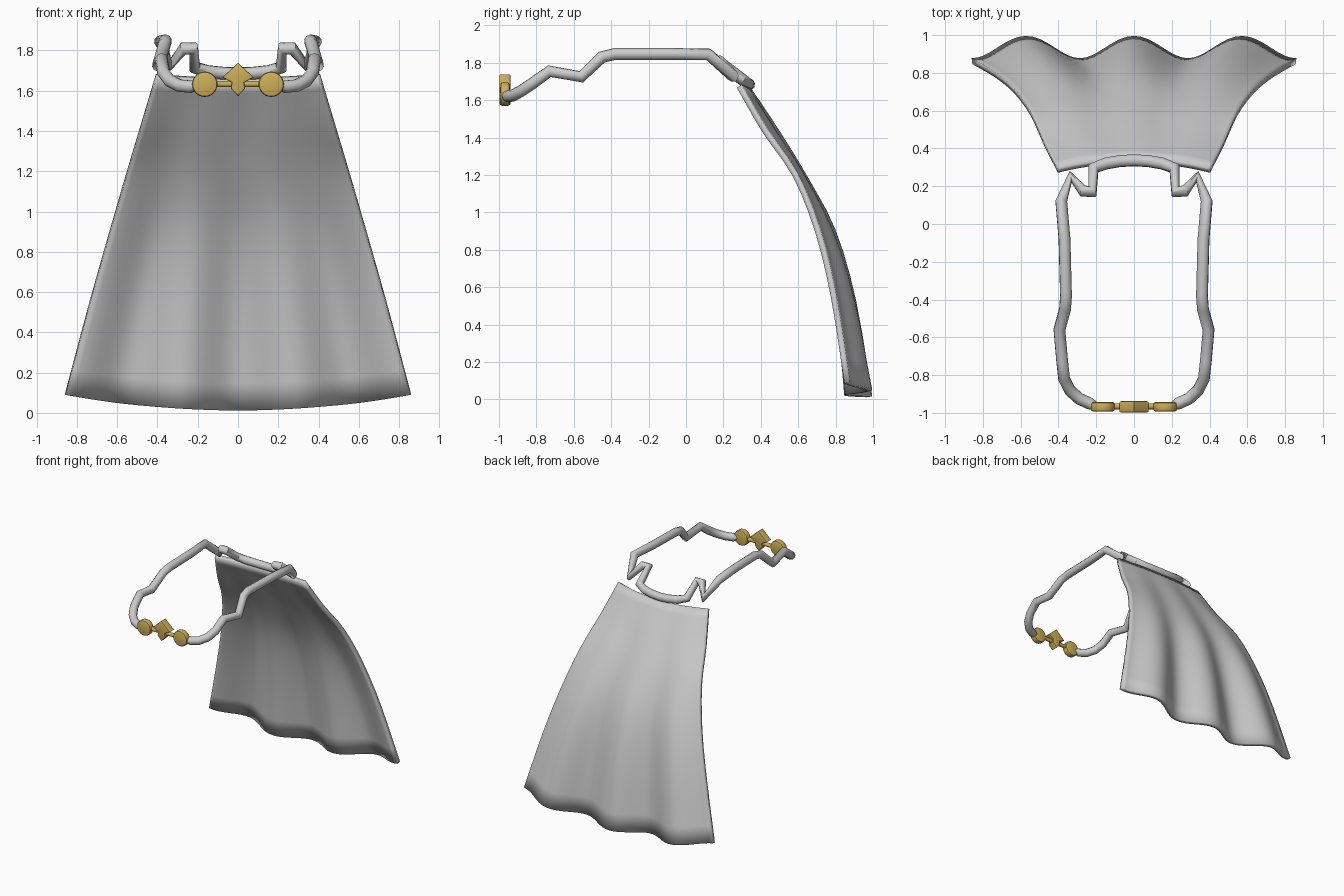
import bpy, bmesh, math
from mathutils import Vector

cube = bpy.data.objects.get("Cube")
if cube:
    bpy.data.objects.remove(cube)


def material(name, rgb):
    m = bpy.data.materials.new(name)
    m.use_nodes = True
    m.diffuse_color = (*rgb, 1)
    m.node_tree.nodes["Principled BSDF"].inputs["Base Color"].default_value = (*rgb, 1)
    return m


GREY = material("light_grey", (0.6, 0.6, 0.6))
GOLD = material("gold", (0.62, 0.43, 0.1))


def add_object(name, mesh, mat):
    ob = bpy.data.objects.new(name, mesh)
    bpy.context.collection.objects.link(ob)
    mesh.materials.clear()
    mesh.materials.append(mat)
    return ob


def from_bmesh(name, bm, mat):
    bmesh.ops.recalc_face_normals(bm, faces=bm.faces)
    mesh = bpy.data.meshes.new(name)
    bm.to_mesh(mesh)
    bm.free()
    return add_object(name, mesh, mat)


def smooth_by_angle(ob, degrees):
    bpy.ops.object.select_all(action="DESELECT")
    ob.select_set(True)
    bpy.context.view_layer.objects.active = ob
    bpy.ops.object.shade_smooth_by_angle(angle=math.radians(degrees))


def tube(name, points, radius, mat, end_scale=1.0):
    """Round tube along a path, turned into a mesh."""
    cu = bpy.data.curves.new(name, "CURVE")
    cu.dimensions = "3D"
    cu.bevel_depth = radius
    cu.bevel_resolution = 3
    cu.use_fill_caps = True
    sp = cu.splines.new("POLY")
    sp.points.add(len(points) - 1)
    for p, co in zip(sp.points, points):
        p.co = (*co, 1)
    sp.points[0].radius = sp.points[-1].radius = end_scale
    temp = bpy.data.objects.new(name + "_path", cu)
    bpy.context.collection.objects.link(temp)
    deps = bpy.context.evaluated_depsgraph_get()
    mesh = bpy.data.meshes.new_from_object(temp.evaluated_get(deps))
    bpy.data.objects.remove(temp)
    ob = add_object(name, mesh, mat)
    smooth_by_angle(ob, 50)
    return ob


def catmull(a, b, c, d, t):
    return 0.5 * (2 * b + (c - a) * t + (2 * a - 5 * b + 4 * c - d) * t ** 2
                  + (3 * b - a - 3 * c + d) * t ** 3)


# Cape: rows of side y, side z, half width, back y, back z, from top to hem
ROWS = [(.285, 1.675, .405, .335, 1.655), (.42, 1.44, .475, .485, 1.43),
        (.585, 1.2, .548, .632, 1.19), (.705, .9, .635, .785, .9),
        (.79, .55, .735, .895, .52), (.862, .092, .858, .98, .014)]
STEPS, COLS = 3, 48
bm = bmesh.new()
grid = []
last = len(ROWS) - 1
for i in range(last * STEPS + 1):
    k = min(i // STEPS, last - 1)
    t = i / STEPS - k
    near = [ROWS[max(0, min(last, k + n))] for n in (-1, 0, 1, 2)]
    sy, sz, half, by, bz = (catmull(*vals, t) for vals in zip(*near))
    w = i / (last * STEPS)
    row = []
    for j in range(COLS + 1):
        u = 2 * j / COLS - 1
        bow = 1 - u * u
        fold = 0.5 + 0.5 * math.cos(3 * math.pi * u)
        y = sy + (by - sy) * ((1 - w) * bow + w * fold)
        row.append(bm.verts.new((half * u, y, sz + (bz - sz) * bow)))
    grid.append(row)
for r0, r1 in zip(grid, grid[1:]):
    for j in range(COLS):
        bm.faces.new((r0[j], r0[j + 1], r1[j + 1], r1[j])).smooth = True
cape = from_bmesh("cape", bm, GREY)
solid = cape.modifiers.new("thickness", "SOLIDIFY")
solid.thickness = 0.032
solid.offset = 0

# Neck cord: one half from the clasp round to the back, then mirrored
HALF = [(.185, -.975, 1.63), (.235, -.95, 1.62), (.29, -.925, 1.625),
        (.34, -.88, 1.65), (.37, -.82, 1.69), (.38, -.73, 1.755),
        (.395, -.56, 1.725), (.365, -.45, 1.83), (.36, -.38, 1.847),
        (.368, -.08, 1.847), (.385, .12, 1.845), (.335, .25, 1.73),
        (.27, .175, 1.81), (.22, .17, 1.81), (.215, .295, 1.715),
        (.15, .32, 1.695), (.075, .333, 1.687)]
path = HALF + [(0, .337, 1.684)] + [(-x, y, z) for x, y, z in reversed(HALF)]
tube("neck_cord", path, 0.032, GREY, end_scale=0.55)

# Clasp bar
tube("clasp_bar", [(-.16, -.965, 1.633), (.16, -.965, 1.633)], 0.016, GOLD)


def plate(name, outline, y, thickness, bevel):
    """Outline in x and z, given thickness along y with bevelled edges."""
    bm = bmesh.new()
    face = bm.faces.new([bm.verts.new((x, y - thickness / 2, z)) for x, z in outline])
    geo = bmesh.ops.extrude_face_region(bm, geom=[face])["geom"]
    moved = [g for g in geo if isinstance(g, bmesh.types.BMVert)]
    bmesh.ops.translate(bm, verts=moved, vec=Vector((0, thickness, 0)))
    rim = [e for e in bm.edges if abs(e.verts[0].co.y - e.verts[1].co.y) < 1e-5]
    bmesh.ops.bevel(bm, geom=rim, offset=bevel, segments=2, affect="EDGES", profile=0.5)
    ob = from_bmesh(name, bm, GOLD)
    smooth_by_angle(ob, 35)
    return ob


# Round clasps on either side
for side, sx in (("left", 1), ("right", -1)):
    ring = [(sx * 0.165 + 0.063 * math.cos(a), 1.632 + 0.063 * math.sin(a))
            for a in (math.tau * n / 24 for n in range(24))]
    plate(side + "_clasp_disc", ring, -0.968, 0.05, 0.012)

# Central ornament: wide diamond over a small point
right_side = [(.078, 1.667), (.03, 1.64), (.036, 1.612)]
outline = [(0, 1.738)] + right_side + [(0, 1.573)] + [(-x, z) for x, z in reversed(right_side)]
plate("clasp_diamond", outline, -0.968, 0.06, 0.007)
